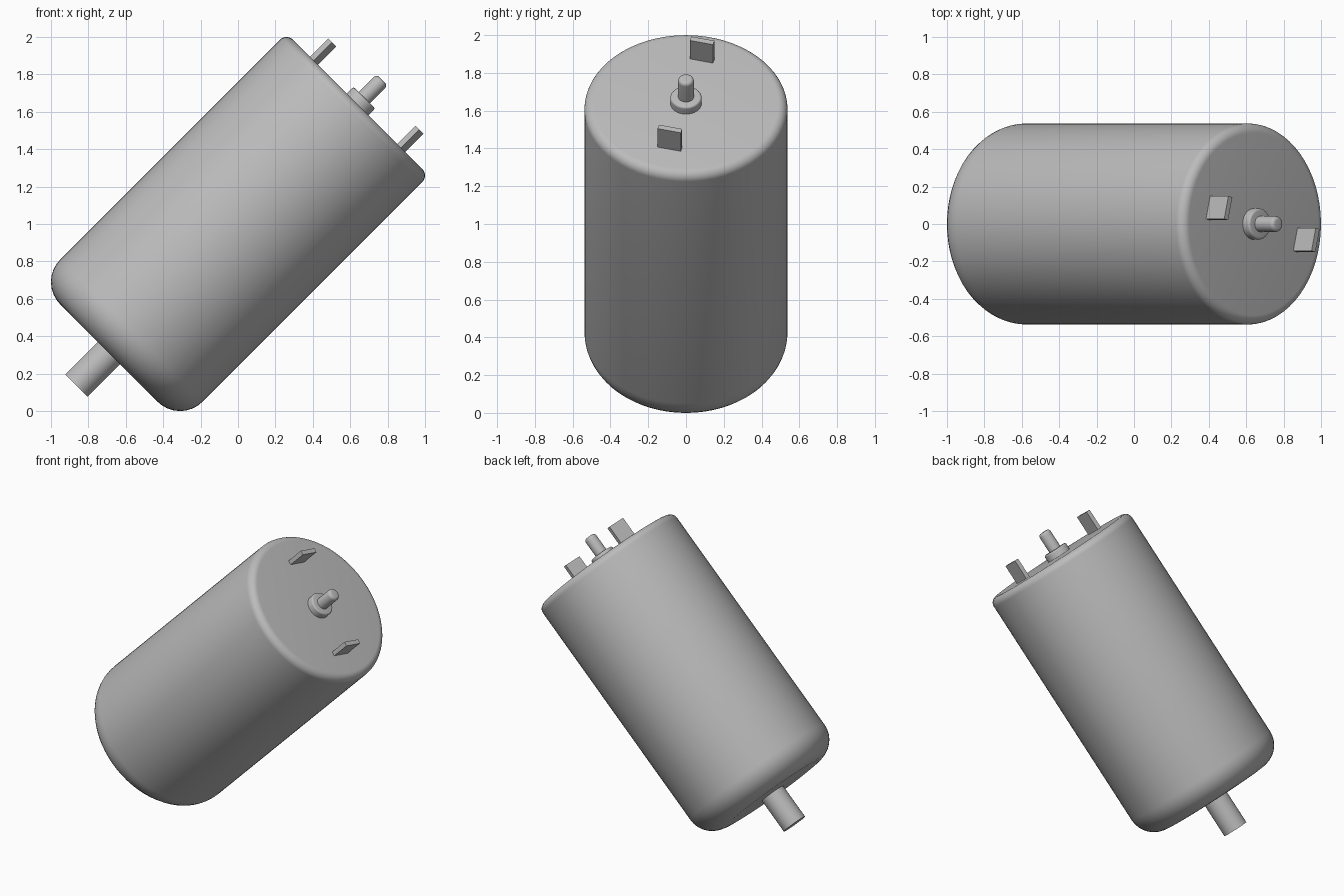
import bpy, bmesh, math
from mathutils import Matrix

if "Cube" in bpy.data.objects:
    bpy.data.objects.remove(bpy.data.objects["Cube"], do_unlink=True)

grey = bpy.data.materials.new("plain_grey")
grey.use_nodes = True
colour = (0.5, 0.5, 0.5, 1)
grey.diffuse_color = colour
grey.node_tree.nodes["Principled BSDF"].inputs["Base Color"].default_value = colour

# The motor axis leans 45 degrees towards +x
TILT = Matrix.Translation((0, 0, 1)) @ Matrix.Rotation(math.radians(45), 4, "Y")


def finish(name, bm):
    bmesh.ops.remove_doubles(bm, verts=bm.verts, dist=1e-5)
    bmesh.ops.recalc_face_normals(bm, faces=bm.faces)
    mesh = bpy.data.meshes.new(name)
    bm.to_mesh(mesh)
    bm.free()
    mesh.materials.append(grey)
    obj = bpy.data.objects.new(name, mesh)
    bpy.context.collection.objects.link(obj)
    obj.matrix_world = TILT
    bpy.ops.object.select_all(action="DESELECT")
    obj.select_set(True)
    bpy.context.view_layer.objects.active = obj
    bpy.ops.object.shade_smooth_by_angle(angle=math.radians(30))
    return obj


def rounded_cylinder(name, radius, low, high, low_round=0, high_round=0, sides=64, steps=8):
    """Revolve a straight-sided profile with a fillet at each end."""
    points = [(0, low)]
    for fillet, z, start in ((low_round, low + low_round, -90), (high_round, high - high_round, 0)):
        for i in range(steps + 1 if fillet else 1):
            a = math.radians(start + 90 * i / steps)
            points.append((radius - fillet + fillet * math.cos(a), z + fillet * math.sin(a)))
    points.append((0, high))
    bm = bmesh.new()
    verts = [bm.verts.new((r, 0, z)) for r, z in points]
    edges = [bm.edges.new(pair) for pair in zip(verts, verts[1:])]
    bmesh.ops.spin(bm, geom=verts + edges, axis=(0, 0, 1), cent=(0, 0, 0),
                   angle=math.tau, steps=sides)
    return finish(name, bm)


# Motor can with a soft rear end and a tighter edge at the terminal end
rounded_cylinder("motor_can", 0.538, -0.976, 0.905, 0.17, 0.05)

# Output shaft, bearing collar and shaft tip
rounded_cylinder("output_shaft", 0.085, -1.223, -0.95, sides=32)
rounded_cylinder("bearing_collar", 0.083, 0.88, 0.955, 0, 0.012, sides=32, steps=4)
rounded_cylinder("shaft_tip", 0.042, 0.9, 1.09, 0, 0.02, sides=32, steps=5)

# Two flat terminals, opposite each other and turned about the axis
for name, turn in (("upper_terminal", 180 - 14.5), ("lower_terminal", -14.5)):
    bm = bmesh.new()
    place = (Matrix.Rotation(math.radians(turn), 4, "Z")
             @ Matrix.Translation((0.341, 0, 0.962))
             @ Matrix.Diagonal((0.03, 0.127, 0.162, 1)))
    bmesh.ops.create_cube(bm, size=1, matrix=place)
    finish(name, bm)
